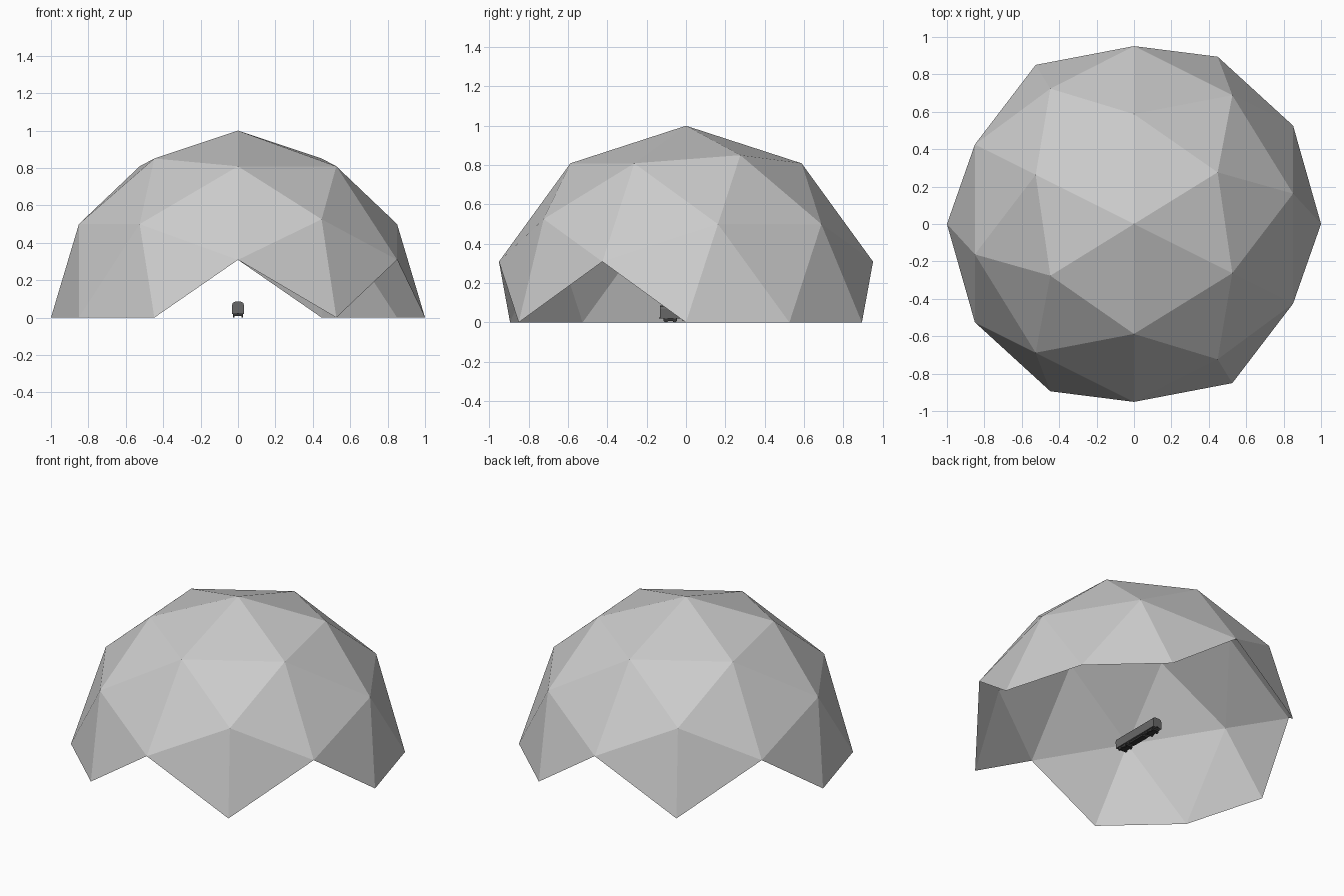
import bpy, bmesh, math
from itertools import combinations
from mathutils import Vector, Matrix

if "Cube" in bpy.data.objects:
    bpy.data.objects.remove(bpy.data.objects["Cube"])


def material(name, v):
    m = bpy.data.materials.new(name)
    m.diffuse_color = (v, v, v, 1)
    m.use_nodes = True
    m.node_tree.nodes["Principled BSDF"].inputs["Base Color"].default_value = m.diffuse_color
    return m


GREY = material("dome grey", 0.6)
BODY = material("carriage grey", 0.14)
DARK = material("running gear grey", 0.035)


def finish(bm, name, mat):
    bmesh.ops.recalc_face_normals(bm, faces=bm.faces[:])
    me = bpy.data.meshes.new(name)
    bm.to_mesh(me)
    bm.free()
    me.materials.append(mat)
    ob = bpy.data.objects.new(name, me)
    bpy.context.collection.objects.link(ob)
    return ob


def box(name, loc, size, mat):
    bm = bmesh.new()
    bmesh.ops.create_cube(bm, size=1, matrix=Matrix.Translation(loc) @ Matrix.Diagonal((*size, 1)))
    return finish(bm, name, mat)


# Dome: two-frequency icosahedral sphere standing on an edge midpoint, lower part removed
phi = (1 + math.sqrt(5)) / 2
ico = []
for a in (-1, 1):
    for b in (-phi, phi):
        ico += [Vector((a, 0, b)), Vector((b, a, 0)), Vector((0, b, a))]
mids = [(p + q) / 2 for p, q in combinations(ico, 2) if (p - q).length < 2.01]
turn = Matrix.Rotation(math.atan(1 / phi), 3, 'Z')
bm = bmesh.new()
for p in ico + mids:
    bm.verts.new(turn @ p.normalized())
bmesh.ops.convex_hull(bm, input=bm.verts[:])
bmesh.ops.recalc_face_normals(bm, faces=bm.faces[:])
bmesh.ops.delete(bm, geom=[v for v in bm.verts if v.co.z < -0.01], context='VERTS')
bmesh.ops.delete(bm, geom=[v for v in bm.verts if not v.link_faces], context='VERTS')
finish(bm, "dome", GREY)

# Carriage body: chamfered cross-section extruded along y
Y0, Y1 = -0.132, 0.217
MID = (Y0 + Y1) / 2
half = [(0.031, 0.020), (0.032, 0.068), (0.027, 0.080), (0.015, 0.085)]
section = half + [(-x, z) for x, z in reversed(half)]
bm = bmesh.new()
end = bm.faces.new([bm.verts.new((x, Y0, z)) for x, z in section])
ext = bmesh.ops.extrude_face_region(bm, geom=[end])
bmesh.ops.translate(bm, vec=(0, Y1 - Y0, 0),
                    verts=[g for g in ext["geom"] if isinstance(g, bmesh.types.BMVert)])
bm.faces.new([v for v in end.verts]) if not end.is_valid else None
finish(bm, "carriage_body", BODY)

# Underframe equipment between the wheel trucks
box("underframe_box", (0, MID, 0.015), (0.04, 0.12, 0.014), DARK)

# Wheel trucks at both ends, each with two axles
for side, label in ((-1, "front"), (1, "rear")):
    cy = MID + side * 0.122
    box(label + "_truck_frame", (0, cy, 0.014), (0.046, 0.07, 0.012), DARK)
    box(label + "_coupler", (0, MID + side * 0.176, 0.022), (0.01, 0.008, 0.006), DARK)
    for dy in (-0.022, 0.022):
        for x in (-0.022, 0.022):
            bm = bmesh.new()
            bmesh.ops.create_cone(
                bm, cap_ends=True, segments=12, radius1=0.011, radius2=0.011, depth=0.008,
                matrix=Matrix.Translation((x, cy + dy, 0.011)) @ Matrix.Rotation(math.pi / 2, 4, 'Y'))
            finish(bm, label + "_wheel", DARK)
